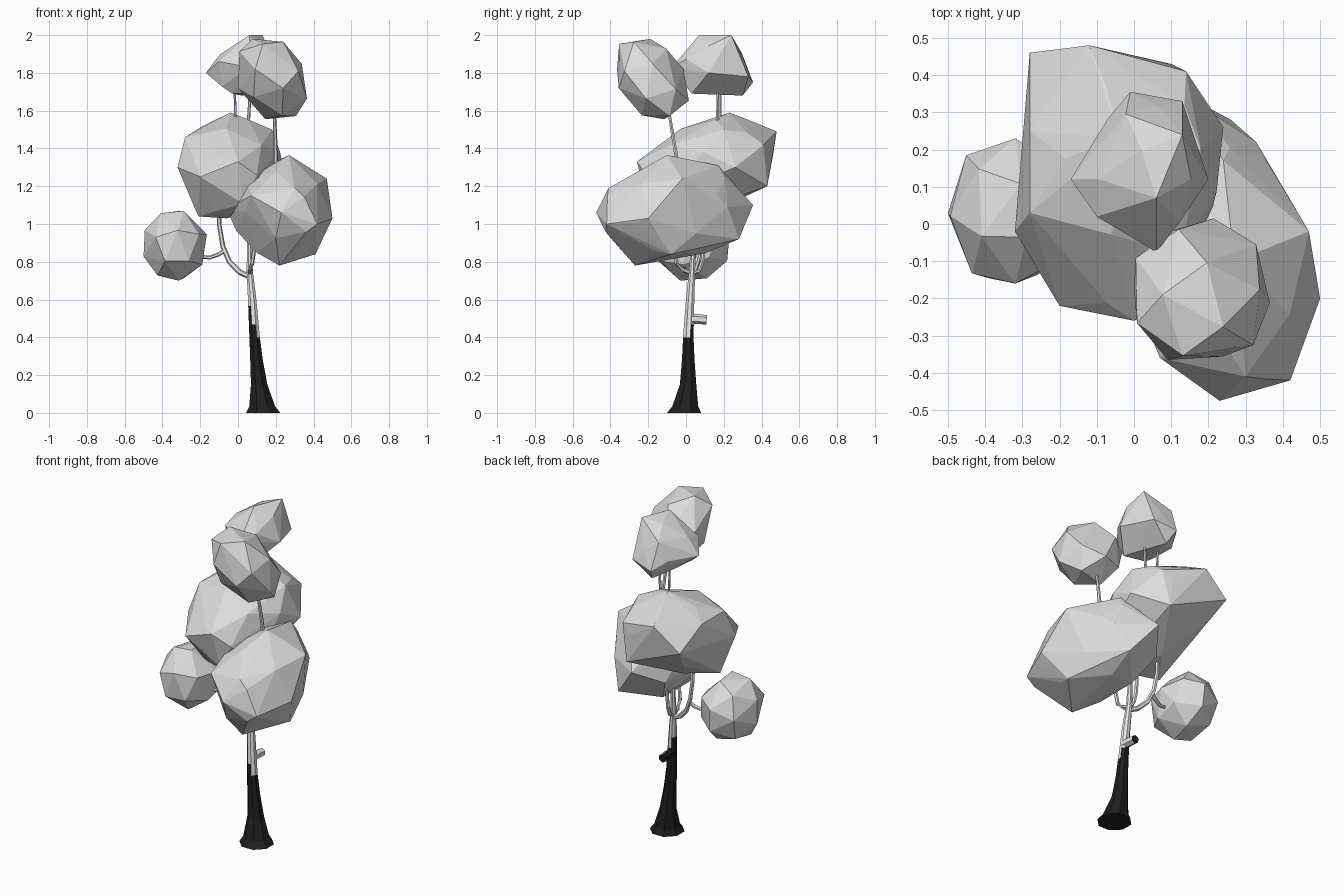
import bpy, bmesh, math
from mathutils import Vector, Euler

if "Cube" in bpy.data.objects:
    bpy.data.objects.remove(bpy.data.objects["Cube"], do_unlink=True)


def material(name, value):
    mat = bpy.data.materials.new(name)
    mat.use_nodes = True
    color = (value, value, value, 1)
    mat.diffuse_color = color
    bsdf = mat.node_tree.nodes["Principled BSDF"]
    bsdf.inputs["Base Color"].default_value = color
    bsdf.inputs["Roughness"].default_value = 0.9
    return mat


LEAF = material("leaf grey", 0.72)
PALE = material("pale bark", 0.8)
DARK = material("dark bark", 0.013)


def finish(name, bm, materials, rule=None):
    bmesh.ops.recalc_face_normals(bm, faces=bm.faces)
    bm.normal_update()
    for face in bm.faces:
        face.smooth = False
        if rule:
            face.material_index = int(rule(face))
    mesh = bpy.data.meshes.new(name)
    bm.to_mesh(mesh)
    bm.free()
    for mat in materials:
        mesh.materials.append(mat)
    obj = bpy.data.objects.new(name, mesh)
    bpy.context.collection.objects.link(obj)
    return obj


def leaf_clump(name, low, high, count, spin, lean_zy=0, lean_xy=0, lean_xz=0,
               fill=1, corners=()):
    """Chunky faceted ball, leaned and fitted between two points.
    With fill below one it is a smaller core, wrapped out to the corners."""
    turn = Euler((spin, spin * 2, spin * 3)).to_matrix()
    points = []
    for i in range(count):
        h = 1 - (2 * i + 1) / count
        angle = i * math.pi * (3 - math.sqrt(5))
        r = math.sqrt(1 - h * h)
        p = turn @ Vector((r * math.cos(angle), r * math.sin(angle), h))
        points.append(Vector((p.x + lean_xy * p.y + lean_xz * p.z,
                              p.y, p.z + lean_zy * p.y)))
    for axis in range(3):
        least = min(p[axis] for p in points)
        most = max(p[axis] for p in points)
        for p in points:
            t = 0.5 + fill * ((p[axis] - least) / (most - least) - 0.5)
            p[axis] = low[axis] + t * (high[axis] - low[axis])
    bm = bmesh.new()
    for p in points + list(corners):
        bm.verts.new(p)
    bmesh.ops.convex_hull(bm, input=bm.verts)
    inner = [v for v in bm.verts if not v.link_faces]
    bmesh.ops.delete(bm, geom=inner, context='VERTS')
    return finish(name, bm, [LEAF])


def limb(name, path, radii, sides=6, level=False, materials=(PALE,), rule=None):
    """Tapered tube through the path; level keeps its rings horizontal."""
    path = [Vector(p) for p in path]
    bm = bmesh.new()
    rings = []
    for i, p in enumerate(path):
        along = path[min(i + 1, len(path) - 1)] - path[max(i - 1, 0)]
        along = Vector((0, 0, 1)) if level else along.normalized()
        side = Vector((0, 1, 0)) if abs(along.y) < 0.8 else Vector((1, 0, 0))
        u = (side - along * side.dot(along)).normalized()
        v = along.cross(u)
        ring = []
        for k in range(sides):
            a = math.tau * (k + 0.5) / sides
            ring.append(bm.verts.new(p + radii[i] * (u * math.cos(a) + v * math.sin(a))))
        rings.append(ring)
    for a, b in zip(rings, rings[1:]):
        for k in range(sides):
            n = (k + 1) % sides
            bm.faces.new((a[k], a[n], b[n], b[k]))
    bm.faces.new(rings[0])
    bm.faces.new(rings[-1])
    return finish(name, bm, materials, rule)


# Trunk: flared foot, dark below a ragged line
def trunk_is_dark(face):
    z = face.calc_center_median().z
    return z < 0.51 - 0.1 * face.normal.x + 0.04 * face.normal.y


profile = [(0, 0.133, -0.01, 0.098), (0.035, 0.128, -0.004, 0.074),
           (0.15, 0.112, 0.011, 0.047), (0.28, 0.098, 0.012, 0.036),
           (0.4, 0.088, 0.012, 0.03)]
for step in range(1, 7):
    t = step / 6
    profile.append((0.4 + 0.2 * t, 0.088 - 0.013 * t, 0.012 + 0.01 * t, 0.03 - 0.006 * t))
profile += [(0.75, 0.062, 0.032, 0.018), (0.92, 0.06, 0.04, 0.012)]
limb("trunk", [(x, y, z) for z, x, y, r in profile], [p[3] for p in profile],
     8, True, (PALE, DARK), trunk_is_dark)

# Broken side stub
limb("trunk_stub", [(0.083, 0.02, 0.497), (0.083, 0.06, 0.497), (0.083, 0.11, 0.492)],
     [0.026, 0.026, 0.025], 6, False, (PALE, DARK),
     lambda f: f.normal.x < 0.3 and f.normal.z < 0.9)

# Branches
limb("main_branch", [(0.065, 0.03, 0.72), (0.01, 0.04, 0.745), (-0.045, 0.06, 0.8),
                     (-0.08, 0.075, 0.88), (-0.1, 0.08, 1.0), (-0.1, 0.08, 1.25)],
     [0.015, 0.015, 0.014, 0.013, 0.012, 0.01])
limb("side_branch", [(-0.072, 0.07, 0.86), (-0.1, 0.06, 0.84), (-0.15, 0.045, 0.822),
                     (-0.22, 0.04, 0.83), (-0.33, 0.035, 0.88)],
     [0.011, 0.011, 0.01, 0.01, 0.009])
limb("front_branch", [(0.062, 0.03, 0.74), (0.065, -0.01, 0.755), (0.075, -0.05, 0.79),
                      (0.09, -0.06, 0.9)], [0.012, 0.012, 0.011, 0.01])
limb("back_branch", [(0.062, 0.03, 0.73), (0.06, 0.07, 0.755), (0.06, 0.09, 0.81),
                     (0.06, 0.1, 0.95)], [0.012, 0.012, 0.011, 0.01])

# Thin stems holding the upper clumps
limb("top_stem_right", [(-0.01, 0.18, 1.45), (-0.02, 0.185, 1.8)], [0.007, 0.006])
limb("top_stem_left", [(0.05, 0.165, 1.45), (0.07, 0.17, 1.8)], [0.009, 0.007])
limb("front_stem", [(0.2, -0.03, 1.2), (0.2, -0.055, 1.38), (0.19, -0.1, 1.65)],
     [0.014, 0.011, 0.008])

# Leaf clumps
leaf_clump("low_clump", (-0.5, -0.16, 0.7), (-0.165, 0.23, 1.07), 22, 0.4)
leaf_clump("middle_clump", (-0.325, -0.26, 1.03), (0.26, 0.48, 1.59), 24, 0.9,
           lean_zy=0.35, fill=0.87, corners=[
               (-0.32, -0.02, 1.3), (-0.28, 0.03, 1.46), (-0.28, 0.25, 1.46),
               (-0.28, 0.46, 1.36), (-0.12, 0.48, 1.49), (0.14, 0.41, 1.42),
               (0.1, 0.43, 1.2), (-0.04, 0.23, 1.59), (0.24, 0.26, 1.3),
               (0.18, 0.2, 1.5), (0, -0.26, 1.33), (-0.2, -0.22, 1.25),
               (-0.21, -0.03, 1.04), (-0.06, -0.06, 1.03)])
leaf_clump("left_clump", (-0.06, -0.475, 0.78), (0.5, 0.355, 1.365), 26, 0.2,
           lean_zy=0.1, lean_xy=-0.3, fill=0.88, corners=[
               (0.23, -0.475, 1.06), (0.42, -0.42, 1), (0.3, -0.41, 1.19),
               (0.07, -0.36, 1.15), (0.5, -0.2, 1.03), (0.47, -0.02, 1.24),
               (0.27, -0.1, 1.365), (0.24, 0.17, 1.31), (0.36, 0.16, 1.15),
               (0.12, 0.355, 1.1), (0.26, 0.28, 0.92), (0.22, -0.27, 0.78),
               (0.41, -0.08, 0.84), (-0.06, -0.05, 1.08)])
leaf_clump("top_back_clump", (-0.17, -0.075, 1.68), (0.2, 0.355, 2.0), 18, 1.3,
           lean_zy=0.15, lean_xz=0.25, fill=0.82, corners=[
               (-0.17, 0.12, 1.8), (-0.1, 0.02, 1.86), (0.06, -0.075, 1.83),
               (0.06, 0.07, 2), (0.13, 0.24, 2), (-0.01, 0.235, 1.93),
               (0.13, 0.33, 1.78), (-0.01, 0.355, 1.75), (0.2, 0.12, 1.8),
               (-0.03, 0.06, 1.69), (0.1, 0.03, 1.69), (0.02, 0.3, 1.68)])
leaf_clump("top_front_clump", (0, -0.365, 1.555), (0.365, 0.015, 1.98), 20, 0.7,
           lean_zy=-0.35, lean_xz=-0.25)
